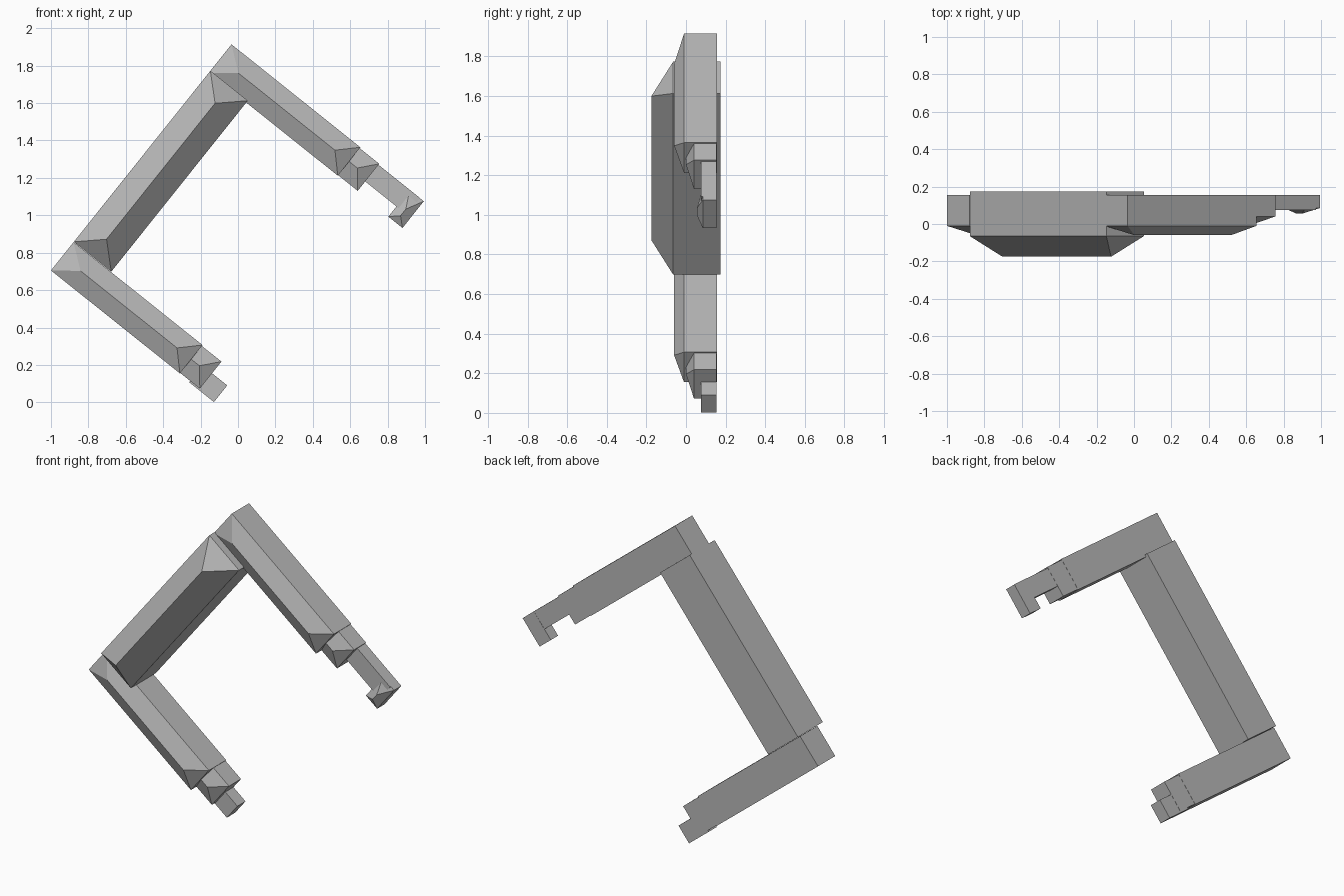
import bpy
import bmesh
from mathutils import Vector

if "Cube" in bpy.data.objects:
    bpy.data.objects.remove(bpy.data.objects["Cube"])

# Single matte grey
grey = bpy.data.materials.new("plain grey")
grey.use_nodes = True
colour = (0.48, 0.48, 0.48, 1)
grey.diffuse_color = colour
grey.node_tree.nodes["Principled BSDF"].inputs["Base Color"].default_value = colour

# Tilted frame: s runs out along the arms, t runs up along the spine
ORIGIN = Vector((-1, 0, 0.705))
ARM = Vector((0.7815, 0, -0.6239))
SPINE = Vector((0.6239, 0, 0.7815))


def place(s, t, y):
    return ORIGIN + ARM * s + SPINE * t + Vector((0, y, 0))


def bar(name, s, t, back, front, ridge=None):
    """Box across ranges s and t; ridge = (s range, t range, y) adds a hipped front."""
    bm = bmesh.new()
    corners = [(s[0], t[0]), (s[1], t[0]), (s[1], t[1]), (s[0], t[1])]
    rear = [bm.verts.new(place(a, b, back)) for a, b in corners]
    fore = [bm.verts.new(place(a, b, front)) for a, b in corners]
    bm.faces.new(rear)
    for i in range(4):
        j = (i + 1) % 4
        bm.faces.new((rear[i], rear[j], fore[j], fore[i]))
    if ridge:
        rs, rt, y = ridge
        along_s = rs[0] != rs[1]
        low = bm.verts.new(place(rs[0], rt[0], y))
        high = bm.verts.new(place(rs[1], rt[1], y))
        # Rotate the rim so a short end always comes first
        a, b, c, d = fore if not along_s else fore[3:] + fore[:3]
        bm.faces.new((a, b, low))
        bm.faces.new((b, c, high, low))
        bm.faces.new((c, d, high))
        bm.faces.new((d, a, low, high))
    else:
        bm.faces.new(fore)
    bmesh.ops.recalc_face_normals(bm, faces=bm.faces)
    mesh = bpy.data.meshes.new(name)
    bm.to_mesh(mesh)
    bm.free()
    mesh.materials.append(grey)
    obj = bpy.data.objects.new(name, mesh)
    bpy.context.collection.objects.link(obj)


# Thick spine with a ridged front
bar("spine", (0, 0.256), (0.196, 1.366), 0.175, -0.065,
    ((0.128, 0.128), (0.316, 1.246), -0.175))

# Matching arms and wrists at both ends of the spine
for side, base in (("lower", 0), ("upper", 1.353)):
    mid = base + 0.097
    bar(side + "_arm", (0, 0.882), (base, base + 0.194), 0.156, -0.01,
        ((0.125, 0.785), (mid, mid), -0.06))
    bar(side + "_wrist", (0.8, 1.016), (base + 0.003, base + 0.188), 0.155, 0.04,
        ((0.87, 0.938), (mid, mid), 0))

# Short peg on the lower wrist
bar("lower_finger", (0.95, 1.12), (-0.006, 0.108), 0.154, 0.076)

# Long finger and hooked tip on the upper wrist
bar("upper_finger", (0.95, 1.3), (1.42, 1.534), 0.154, 0.076)
bar("upper_hook", (1.23, 1.327), (1.35, 1.533), 0.155, 0.085,
    ((1.278, 1.278), (1.395, 1.44), 0.055))
